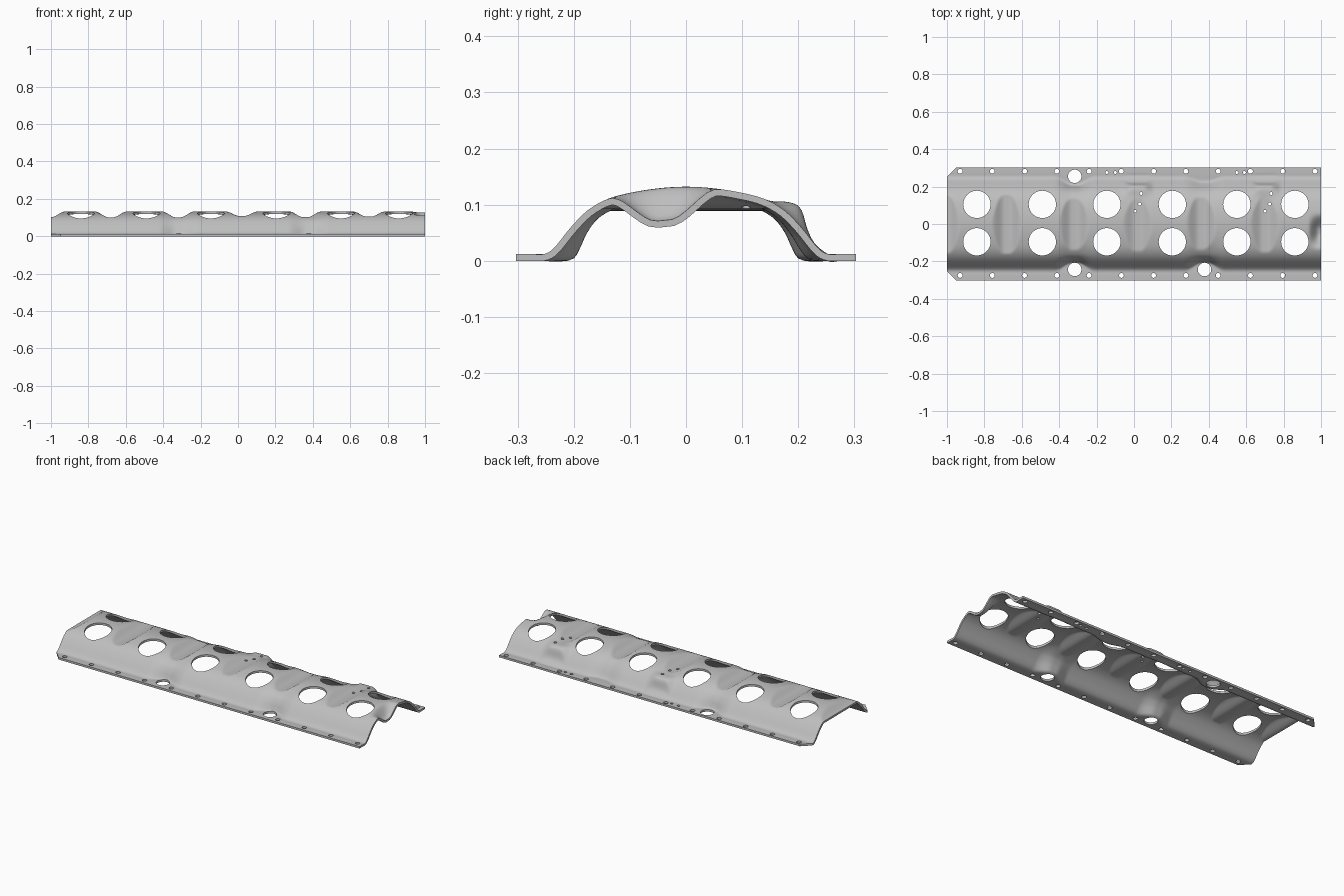
import bpy, bmesh, math
from mathutils import Matrix, Vector

if "Cube" in bpy.data.objects:
    bpy.data.objects.remove(bpy.data.objects["Cube"])

steel = bpy.data.materials.new("grey steel")
steel.use_nodes = True
steel.diffuse_color = (0.52, 0.52, 0.52, 1)
steel.node_tree.nodes["Principled BSDF"].inputs["Base Color"].default_value = steel.diffuse_color

# Half cross-sections from crest to flange edge
ARCH = [(0, .132), (.05, .129), (.1, .121), (.14, .110), (.175, .09),
        (.205, .06), (.235, .023), (.253, .012), (.275, .012), (.303, .012)]
DENT = [(0, .132), (.05, .129), (.09, .121), (.13, .105), (.165, .084),
        (.187, .055), (.2, .027), (.212, .012), (.253, .012), (.303, .012)]
PAD = [(0, .132), (.05, .129), (.1, .118), (.145, .107), (.185, .104),
       (.206, .09), (.222, .04), (.253, .012), (.275, .012), (.303, .012)]
SUB, COLS, THICK = 4, 240, 0.012


def smooth(points):
    """Catmull-Rom curve through a half profile."""
    p = [Vector(q) for q in points]
    p = [Vector((-p[1].x, p[1].y))] + p + [2 * p[-1] - p[-2]]
    out = []
    for i in range(1, len(p) - 2):
        a, b, c, d = p[i - 1:i + 3]
        for k in range(SUB):
            t = k / SUB
            out.append(0.5 * (2 * b + (c - a) * t + (2 * a - 5 * b + 4 * c - d) * t ** 2
                              + (3 * b - a - 3 * c + d) * t ** 3))
    return out + [p[-2]]


def bump(d, half, flat=0.0):
    """Smooth weight: 1 near zero, 0 beyond half."""
    t = min(1, max(0, (half - abs(d)) / (half - flat)))
    return t * t * (3 - 2 * t)


arch, dent, pad = smooth(ARCH), smooth(DENT), smooth(PAD)
# Side dents (x, strength) per side, cross grooves (x, depth), raised pads
DENTS = {-1: [(-.317, 1), (.377, 1)], 1: [(-.317, 1), (.377, .6)]}
GROOVES = [(-1.01, .03), (-.68, .031), (-.32, .031), (.02, .024), (.36, .03), (.7, .027)]
PADS = [.02, .7]


def surface_point(x, i, side):
    p = arch[i].copy()
    for cx, strength in DENTS[side]:
        p = p.lerp(dent[i], strength * bump(x - cx, .11, .015))
    if side > 0:
        for cx in PADS:
            p = p.lerp(pad[i], bump(x - cx, .09, .03))
    y, z = side * p.x, p.y
    for cx, depth in GROOVES:
        z = min(z, .132 - depth * bump(x - cx, .085, .012))
    # Scooped notch in the right-hand end
    z -= .058 * bump(x - 1, .07, .01) * bump(y + .04, .1, .01)
    # Clipped corners on the other end
    if x < -.9:
        low = -1 + max(0, abs(y) - .253)
        x = low + (x + 1) / .1 * (-.9 - low)
    return x, y, z


# Pressed sheet
n = len(arch) - 1
rows = [(i, -1) for i in range(n, 0, -1)] + [(i, 1) for i in range(n + 1)]
bm = bmesh.new()
grid = [[bm.verts.new(surface_point(-1 + 2 * c / COLS, i, s)) for i, s in rows]
        for c in range(COLS + 1)]
for a, b in zip(grid, grid[1:]):
    for j in range(len(rows) - 1):
        bm.faces.new((a[j], b[j], b[j + 1], a[j + 1]))
mesh = bpy.data.meshes.new("pressed_cover")
bm.to_mesh(mesh)
bm.free()
mesh.materials.append(steel)
cover = bpy.data.objects.new("pressed_cover", mesh)
bpy.context.collection.objects.link(cover)

# Hole positions as (x, y, radius)
holes = [(x, y, .073) for x in (-.84, -.49, -.145, .205, .55, .86) for y in (.105, -.095)]
holes += [(-.317, .255, .036), (-.317, -.243, .036), (.377, -.243, .036)]
holes += [(-.93 + .1725 * k, y, .013) for k in range(12) for y in (.282, -.275)]
holes += [(x, .275, .008) for x in (-.145, -.1, .55, .59)]
for cx in (.03, .725):
    holes += [(cx + .008, .163, .008), (cx, .107, .008), (cx - .025, .068, .008)]

bm = bmesh.new()
for x, y, r in holes:
    bmesh.ops.create_cone(bm, cap_ends=True, segments=40 if r > .02 else 16, radius1=r,
                          radius2=r, depth=.5, matrix=Matrix.Translation((x, y, .05)))
cut_mesh = bpy.data.meshes.new("hole_cutter")
bm.to_mesh(cut_mesh)
bm.free()
cut_mesh.materials.append(steel)
cutter = bpy.data.objects.new("hole_cutter", cut_mesh)
bpy.context.collection.objects.link(cutter)
cutter.hide_render = True

# Thicken, punch the holes, shade
bpy.ops.object.select_all(action='DESELECT')
bpy.context.view_layer.objects.active = cover
cover.select_set(True)
solid = cover.modifiers.new("thickness", 'SOLIDIFY')
solid.thickness, solid.offset = THICK, -1
solid.use_even_offset = True
punch = cover.modifiers.new("holes", 'BOOLEAN')
punch.operation, punch.solver, punch.object = 'DIFFERENCE', 'EXACT', cutter
for name in ("thickness", "holes"):
    bpy.ops.object.modifier_apply(modifier=name)
bpy.data.objects.remove(cutter)
bpy.ops.object.shade_smooth_by_angle(angle=math.radians(35))
